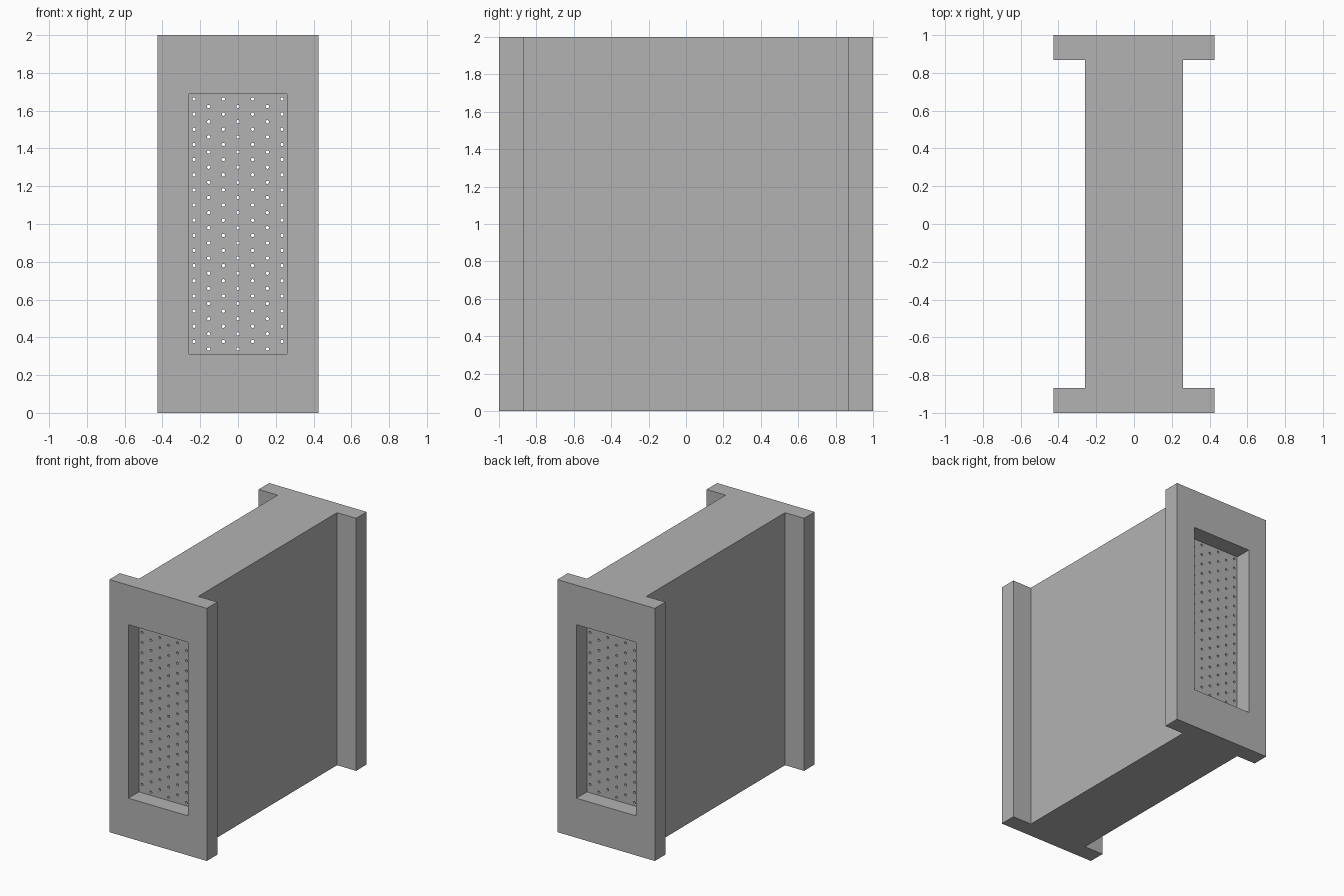
import bpy
import bmesh
from mathutils import Matrix, Vector

HALF_WIDTH, CORE_HALF, HEIGHT = 0.427, 0.26, 2.0
FLANGE_Y = 0.868          # inner face of each end flange, also the recess floor
RECESS_HEIGHT = 1.374
HOLE_RADIUS, PITCH_X, PITCH_Z = 0.009, 0.0776, 0.0802

cube = bpy.data.objects.get("Cube")
if cube:
    bpy.data.objects.remove(cube, do_unlink=True)

grey = bpy.data.materials.new("plain_grey")
grey.use_nodes = True
colour = (0.45, 0.45, 0.45, 1)
grey.diffuse_color = colour
grey.node_tree.nodes["Principled BSDF"].inputs["Base Color"].default_value = colour


def make_object(name, bm):
    bmesh.ops.recalc_face_normals(bm, faces=bm.faces)
    mesh = bpy.data.meshes.new(name)
    bm.to_mesh(mesh)
    bm.free()
    mesh.materials.append(grey)
    obj = bpy.data.objects.new(name, mesh)
    bpy.context.collection.objects.link(obj)
    return obj


def cut(target, cutter):
    mod = target.modifiers.new("cut", 'BOOLEAN')
    mod.operation = 'DIFFERENCE'
    mod.solver = 'EXACT'
    mod.object = cutter
    cutter.hide_render = True
    bpy.context.view_layer.objects.active = target
    bpy.ops.object.modifier_apply(modifier=mod.name)
    bpy.data.objects.remove(cutter, do_unlink=True)


# I-shaped block: one quarter of the outline, mirrored round the centre
quarter = [(HALF_WIDTH, 1), (HALF_WIDTH, FLANGE_Y), (CORE_HALF, FLANGE_Y)]
right = quarter + [(x, -y) for x, y in reversed(quarter)]
outline = right + [(-x, y) for x, y in reversed(right)]
bm = bmesh.new()
base = bm.faces.new([bm.verts.new((x, y, 0)) for x, y in outline])
result = bmesh.ops.extrude_face_region(bm, geom=[base])
top = [v for v in result["geom"] if isinstance(v, bmesh.types.BMVert)]
bmesh.ops.translate(bm, verts=top, vec=(0, 0, HEIGHT))
body = make_object("perforated_block", bm)

# Rectangular recess in both ends
bm = bmesh.new()
depth = 0.4
for side in (-1, 1):
    place = Matrix.Translation((0, side * (FLANGE_Y + depth / 2), HEIGHT / 2))
    size = Matrix.Diagonal(Vector((2 * CORE_HALF, depth, RECESS_HEIGHT, 1)))
    bmesh.ops.create_cube(bm, size=1, matrix=place @ size)
cut(body, make_object("recess_cutter", bm))

# Staggered holes running through the core
bm = bmesh.new()
turn = Matrix.Rotation(1.570796, 4, 'X')
for column in range(-3, 4):
    shift = PITCH_Z / 4 if column % 2 else -PITCH_Z / 4
    for row in range(-8, 9):
        place = Matrix.Translation((column * PITCH_X, 0, HEIGHT / 2 + row * PITCH_Z + shift))
        bmesh.ops.create_cone(bm, cap_ends=True, segments=12, radius1=HOLE_RADIUS,
                              radius2=HOLE_RADIUS, depth=1.9, matrix=place @ turn)
cut(body, make_object("hole_cutter", bm))
